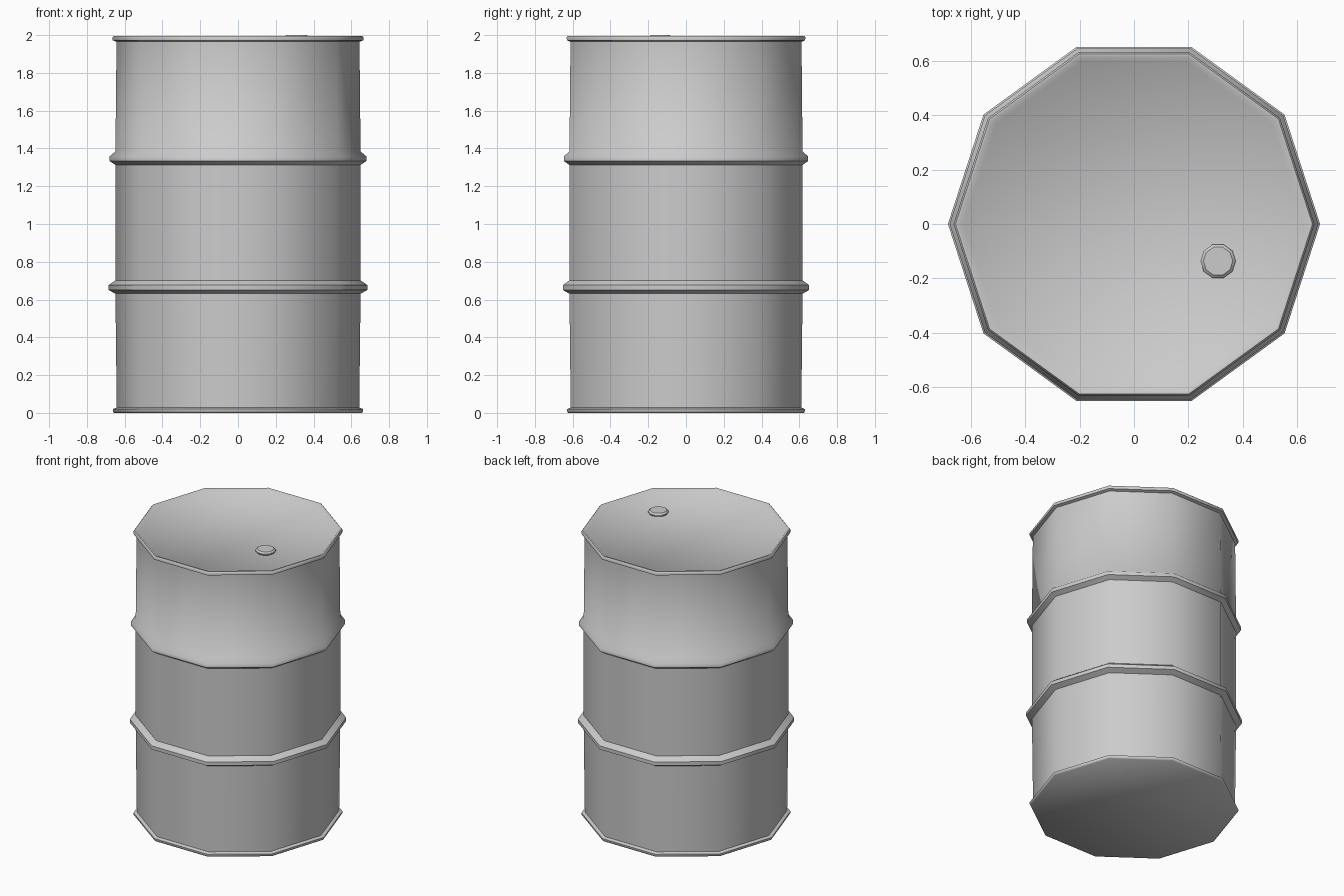
import bpy, bmesh, math

if "Cube" in bpy.data.objects:
    bpy.data.objects.remove(bpy.data.objects["Cube"])

SIDES = 10


def lathe(name, profile, centre=(0, 0), angle=40):
    """Revolve (radius, z) points into a closed, capped solid."""
    bm = bmesh.new()
    rings = []
    for r, z in profile:
        rings.append([bm.verts.new((centre[0] + r * math.cos(2 * math.pi * i / SIDES),
                                    centre[1] + r * math.sin(2 * math.pi * i / SIDES), z))
                      for i in range(SIDES)])
    for a, b in zip(rings, rings[1:]):
        for i in range(SIDES):
            j = (i + 1) % SIDES
            bm.faces.new((a[i], a[j], b[j], b[i]))
    bm.faces.new(rings[0][::-1])
    bm.faces.new(rings[-1])
    mesh = bpy.data.meshes.new(name)
    bm.to_mesh(mesh)
    bm.free()
    obj = bpy.data.objects.new(name, mesh)
    bpy.context.collection.objects.link(obj)
    bpy.ops.object.select_all(action='DESELECT')
    obj.select_set(True)
    bpy.context.view_layer.objects.active = obj
    bpy.ops.object.shade_smooth_by_angle(angle=math.radians(angle))
    return obj


def rib(z, r):
    """Raised hoop around the shell, centred on z."""
    return [(0.649, z - 0.035), (r, z - 0.015), (r, z + 0.01), (0.649, z + 0.036)]


# Bottom rim, shell with two hoops, top rim and recessed lid
profile = [(0.655, 0.0), (0.663, 0.008), (0.663, 0.02), (0.642, 0.028)]
profile += rib(0.666, 0.686) + rib(1.348, 0.680)
profile += [(0.643, 1.965), (0.663, 1.972), (0.665, 1.988), (0.658, 1.996),
            (0.648, 1.996), (0.628, 1.978)]
lathe("barrel_body", profile, angle=50)

# Filler cap on the lid
lathe("filler_cap", [(0.052, 1.97), (0.065, 1.983), (0.065, 1.99), (0.054, 2.0)],
      centre=(0.31, -0.137))
